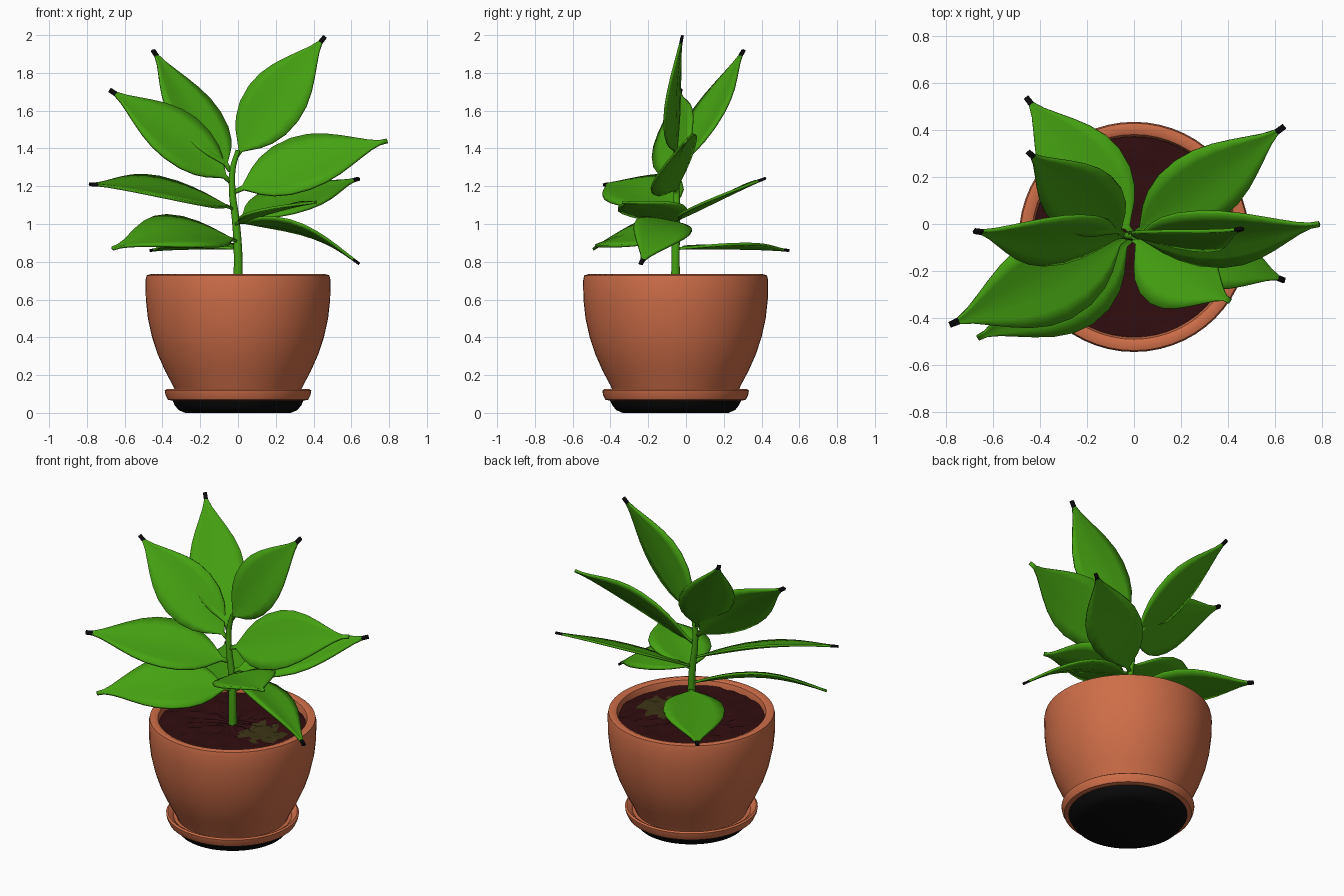
import bpy, bmesh, math, random
from mathutils import Vector

random.seed(4)
cube = bpy.data.objects.get("Cube")
if cube:
    bpy.data.objects.remove(cube, do_unlink=True)

CENTRE_Y = -0.055


def material(name, rgb):
    m = bpy.data.materials.new(name)
    m.use_nodes = True
    m.diffuse_color = (*rgb, 1)
    bsdf = m.node_tree.nodes["Principled BSDF"]
    bsdf.inputs["Base Color"].default_value = (*rgb, 1)
    bsdf.inputs["Roughness"].default_value = 0.8
    return m


TERRACOTTA = material("terracotta", (0.62, 0.155, 0.065))
GREEN = material("leaf green", (0.06, 0.36, 0.006))
BLACK = material("black", (0.003, 0.003, 0.003))
SOIL = material("dark soil", (0.03, 0.004, 0.005))
MOSS = material("olive moss", (0.045, 0.035, 0.008))


def finish(name, bm, mats, angle=40):
    mesh = bpy.data.meshes.new(name)
    bm.to_mesh(mesh)
    bm.free()
    for m in mats:
        mesh.materials.append(m)
    ob = bpy.data.objects.new(name, mesh)
    bpy.context.collection.objects.link(ob)
    bpy.ops.object.select_all(action="DESELECT")
    ob.select_set(True)
    bpy.context.view_layer.objects.active = ob
    bpy.ops.object.shade_smooth_by_angle(angle=math.radians(angle))
    return ob


def lathe(name, profile, mats, sides=56):
    """Spin a (radius, height) profile round the pot axis."""
    bm = bmesh.new()
    verts = [bm.verts.new((r, 0, z)) for r, z in profile]
    edges = [bm.edges.new(p) for p in zip(verts, verts[1:])]
    bmesh.ops.spin(bm, geom=verts + edges, cent=(0, 0, 0), axis=(0, 0, 1),
                   angle=math.tau, steps=sides)
    bmesh.ops.remove_doubles(bm, verts=bm.verts, dist=0.0005)
    bmesh.ops.recalc_face_normals(bm, faces=bm.faces)
    bmesh.ops.translate(bm, verts=bm.verts, vec=(0, CENTRE_Y, 0))
    return finish(name, bm, mats)


# Pot, saucer and dark foot
lathe("pot", [(0, 0.1), (0.325, 0.1), (0.345, 0.145), (0.385, 0.22), (0.425, 0.31),
              (0.455, 0.4), (0.477, 0.5), (0.488, 0.6), (0.49, 0.7), (0.484, 0.728),
              (0.46, 0.735), (0.436, 0.725), (0.428, 0.7), (0.42, 0.62), (0, 0.62)],
      [TERRACOTTA])
lathe("saucer", [(0, 0.066), (0.345, 0.064), (0.372, 0.07), (0.384, 0.095),
                 (0.388, 0.118), (0.378, 0.126), (0.362, 0.118), (0.345, 0.1), (0, 0.1)],
      [TERRACOTTA])
lathe("foot", [(0, 0), (0.28, 0), (0.315, 0.015), (0.335, 0.04), (0.347, 0.066),
               (0, 0.068)], [BLACK])

# Lumpy soil with a mossy patch
soil = lathe("soil", [(r * 0.039, 0.69) for r in range(12)], [SOIL, MOSS])
for v in soil.data.vertices:
    v.co.z += random.uniform(-0.008, 0.008)
patch = Vector((0.22, -0.06))
for f in soil.data.polygons:
    near = (f.center.xy - patch).length
    f.material_index = int(near < 0.13 + 0.03 * math.sin(f.center.x * 60))
    if f.normal.z < 0:
        f.flip()


# Stem and stalks
def tube(name, points, radius, tip):
    cu = bpy.data.curves.new(name, "CURVE")
    cu.dimensions = "3D"
    cu.bevel_depth = 1
    cu.bevel_resolution = 3
    cu.resolution_u = 6
    cu.use_fill_caps = True
    sp = cu.splines.new("BEZIER")
    sp.bezier_points.add(len(points) - 1)
    for i, (bp, p) in enumerate(zip(sp.bezier_points, points)):
        bp.co = p
        bp.handle_left_type = bp.handle_right_type = "AUTO"
        bp.radius = radius + (tip - radius) * i / (len(points) - 1)
    cu.materials.append(GREEN)
    ob = bpy.data.objects.new(name, cu)
    bpy.context.collection.objects.link(ob)


tube("stem", [(0, -0.055, 0.66), (0, -0.055, 0.85), (-0.012, -0.05, 1.02),
              (-0.03, -0.05, 1.17), (-0.028, -0.05, 1.29), (0.0, -0.055, 1.39)],
     0.025, 0.013)

# Leaf outline: (position along the midrib, share of the half width)
OUTLINE = [(0, 0.05), (0.06, 0.07), (0.1, 0.26), (0.15, 0.5), (0.22, 0.74), (0.32, 0.93),
           (0.44, 1), (0.55, 0.94), (0.65, 0.78), (0.74, 0.57), (0.82, 0.36), (0.89, 0.18),
           (0.95, 0.07), (1, 0.04)]
ACROSS = 6


def leaf(name, base, tip, side, width, arch=0.03, dark_tip=True):
    """A cupped leaf from base to tip; side points from one edge to the other."""
    base, tip = Vector(base), Vector(tip)
    along = (tip - base).normalized()
    side = Vector(side)
    side = (side - along * side.dot(along)).normalized()
    up = along.cross(side)
    if up.z - up.y < 0:
        up.negate()
    bm = bmesh.new()
    rows = []
    for t, share in OUTLINE:
        half = max(share * width / 2, 0.011)
        mid = base.lerp(tip, t) + up * arch * math.sin(math.pi * t)
        row = []
        for j in range(ACROSS + 1):
            s = 2 * j / ACROSS - 1
            cup = 0.1 * half * (abs(s) - 0.5)
            row.append(bm.verts.new(mid + side * half * s + up * cup))
        rows.append(row)
    for i, (a, b) in enumerate(zip(rows, rows[1:])):
        for j in range(ACROSS):
            f = bm.faces.new((a[j], a[j + 1], b[j + 1], b[j]))
            f.material_index = int(dark_tip and i == len(rows) - 2)
    bmesh.ops.recalc_face_normals(bm, faces=bm.faces)
    ob = finish(name, bm, [GREEN, BLACK], 60)
    thick = ob.modifiers.new("thickness", "SOLIDIFY")
    thick.thickness = 0.014
    thick.offset = 0


# Leaves, from the top of the stem down
leaf("leaf_top_left", (-0.015, -0.05, 1.35), (0.46, -0.02, 1.993), (-0.77, 0.25, 0.6), 0.33)
leaf("leaf_top_back", (-0.04, -0.05, 1.28), (-0.45, 0.305, 1.92), (0.78, 0.62, 0.15), 0.32, 0.0)
leaf("leaf_top_right", (-0.035, -0.05, 1.22), (-0.68, -0.03, 1.71), (0.47, 0.62, 0.62), 0.34, 0.03)
leaf("leaf_upper_left", (-0.02, -0.05, 1.17), (0.79, 0, 1.44), (-0.1, 0.63, 0.76), 0.37, 0.04, False)
leaf("leaf_middle_right", (-0.02, -0.05, 1.08), (-0.785, -0.43, 1.21), (-0.55, 0.77, 0.36), 0.40, 0.04)
leaf("leaf_middle_back", (-0.01, -0.05, 1.02), (0.64, 0.415, 1.24), (-0.6, 0.7, 0.3), 0.33, 0.01)
leaf("leaf_middle_front", (-0.01, -0.06, 1.0), (0.41, -0.33, 1.115), (0.52, 0.8, 0.1), 0.38, 0.02, False)
leaf("leaf_lower_left", (-0.01, -0.05, 1.01), (0.64, -0.24, 0.79), (0.25, 0.9, -0.25), 0.30, 0.07)
leaf("leaf_lower_right", (0, -0.055, 0.91), (-0.665, -0.485, 0.87), (-0.45, 0.8, 0.42), 0.40, 0.07, False)
leaf("leaf_lower_back", (0, -0.05, 0.87), (-0.46, 0.54, 0.86), (0.8, 0.6, 0.03), 0.36, 0.015)
